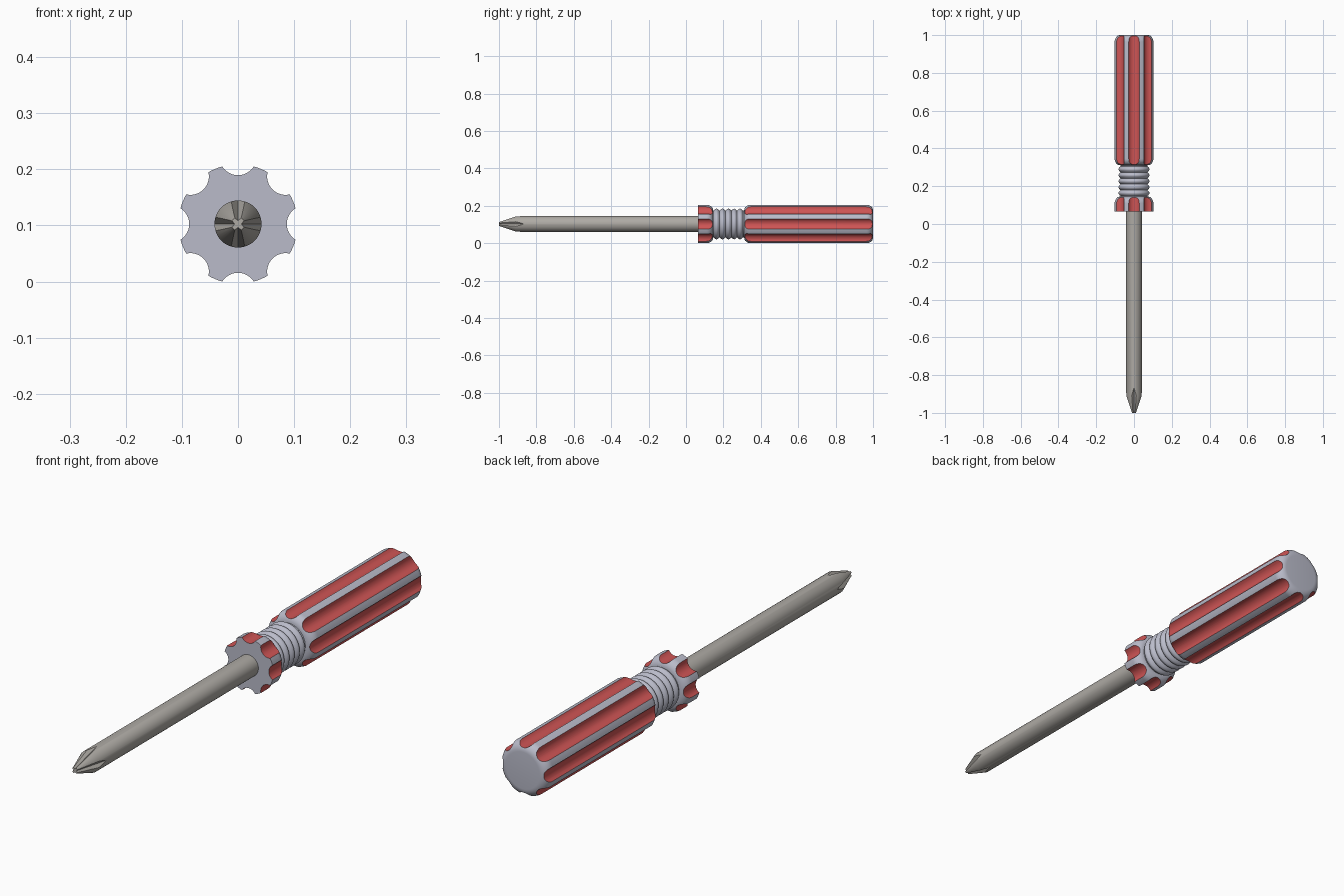
import bpy, bmesh, math
from mathutils import Matrix, Vector

if "Cube" in bpy.data.objects:
    bpy.data.objects.remove(bpy.data.objects["Cube"])

AXIS_Z = 0.1025      # height of the tool's long axis
GRIP_R = 0.1063      # outer radius of the grip
FILLET = 0.035


def material(name, colour):
    m = bpy.data.materials.new(name)
    m.use_nodes = True
    m.diffuse_color = (*colour, 1)
    m.node_tree.nodes["Principled BSDF"].inputs["Base Color"].default_value = (*colour, 1)
    return m


grey = material("blue grey plastic", (0.49, 0.50, 0.59))
red = material("red inlay", (0.62, 0.09, 0.09))
steel = material("warm steel", (0.42, 0.40, 0.37))


def make_object(name, bm, materials, index=0):
    bmesh.ops.recalc_face_normals(bm, faces=bm.faces)
    for f in bm.faces:
        f.material_index = index
    mesh = bpy.data.meshes.new(name)
    bm.to_mesh(mesh)
    bm.free()
    for m in materials:
        mesh.materials.append(m)
    ob = bpy.data.objects.new(name, mesh)
    ob.location.z = AXIS_Z
    bpy.context.collection.objects.link(ob)
    return ob


def lathe(name, profile, steps, materials):
    """Revolve (radius, y) points about the long axis and cap both ends."""
    bm = bmesh.new()
    verts = [bm.verts.new((r, y, 0)) for r, y in profile]
    edges = [bm.edges.new(pair) for pair in zip(verts, verts[1:])]
    bmesh.ops.spin(bm, geom=verts + edges, cent=(0, 0, 0), axis=(0, 1, 0),
                   angle=math.tau, steps=steps)
    bmesh.ops.remove_doubles(bm, verts=bm.verts, dist=1e-5)
    bmesh.ops.holes_fill(bm, edges=[e for e in bm.edges if e.is_boundary])
    return make_object(name, bm, materials)


def cut(ob, cutters):
    """Subtract each cutter, then discard it."""
    bpy.context.view_layer.objects.active = ob
    for c in cutters:
        c.hide_render = True
        mod = ob.modifiers.new("cut", 'BOOLEAN')
        mod.operation = 'DIFFERENCE'
        mod.solver = 'EXACT'
        mod.object = c
        bpy.ops.object.modifier_apply(modifier=mod.name)
        bpy.data.objects.remove(c)


def smooth(ob):
    bpy.ops.object.select_all(action='DESELECT')
    ob.select_set(True)
    bpy.context.view_layer.objects.active = ob
    bpy.ops.object.shade_smooth_by_angle(angle=math.radians(30))


def fillet(y, start, end, n=8):
    """Rounded grip corner as (radius, y) points, angles in degrees."""
    points = []
    for i in range(n + 1):
        a = math.radians(start + (end - start) * i / n)
        points.append((GRIP_R - FILLET + FILLET * math.cos(a), y + FILLET * math.sin(a)))
    return points


def ring(i, count=5, per=8, y0=0.148, y1=0.305):
    t = i / per
    return (0.071 + 0.011 * abs(math.sin(math.pi * t)), y0 + (y1 - y0) * t / count)


# Handle: front collar, ribbed neck and long grip in one turned body
profile = [(GRIP_R, 0.065)]
profile += fillet(0.11, 0, 90)
profile += [ring(i) for i in range(41)]
profile += fillet(0.346, -90, 0)
profile += fillet(1 - FILLET, 0, 90)
handle = lathe("handle", profile, 96, [grey, red])

# Eight red scalloped flutes running along the collar and grip
flutes = []
for k in range(8):
    bm = bmesh.new()
    bmesh.ops.create_cone(bm, cap_ends=True, segments=40, radius1=0.033,
                          radius2=0.033, depth=1.2)
    bm.transform(Matrix.Rotation(k * math.pi / 4, 4, 'Y')
                 @ Matrix.Translation((0, 0.53, 0.12))
                 @ Matrix.Rotation(math.pi / 2, 4, 'X'))
    flutes.append(make_object("flute_cutter", bm, [grey, red], 1))
cut(handle, flutes)
smooth(handle)

# Shaft with a tapered point
shaft = lathe("shaft", [(0.012, -1), (0.042, -0.91), (0.042, 0.08)], 48, [steel])

# Four sloping V grooves that form the cross-shaped tip
grooves = []
for k in range(4):
    bm = bmesh.new()
    ends = []
    for y in (-1.01, -0.84):
        base = 0.006 + (y + 1) * 0.27
        ends.append([bm.verts.new(Vector((x, y, base + h)))
                     for x, h in ((0, 0), (0.062, 0.05), (-0.062, 0.05))])
    a, b = ends
    bm.faces.new(a)
    bm.faces.new(b)
    for i in range(3):
        j = (i + 1) % 3
        bm.faces.new((a[i], a[j], b[j], b[i]))
    bm.transform(Matrix.Rotation(k * math.pi / 2, 4, 'Y'))
    grooves.append(make_object("groove_cutter", bm, [steel]))
cut(shaft, grooves)
smooth(shaft)
